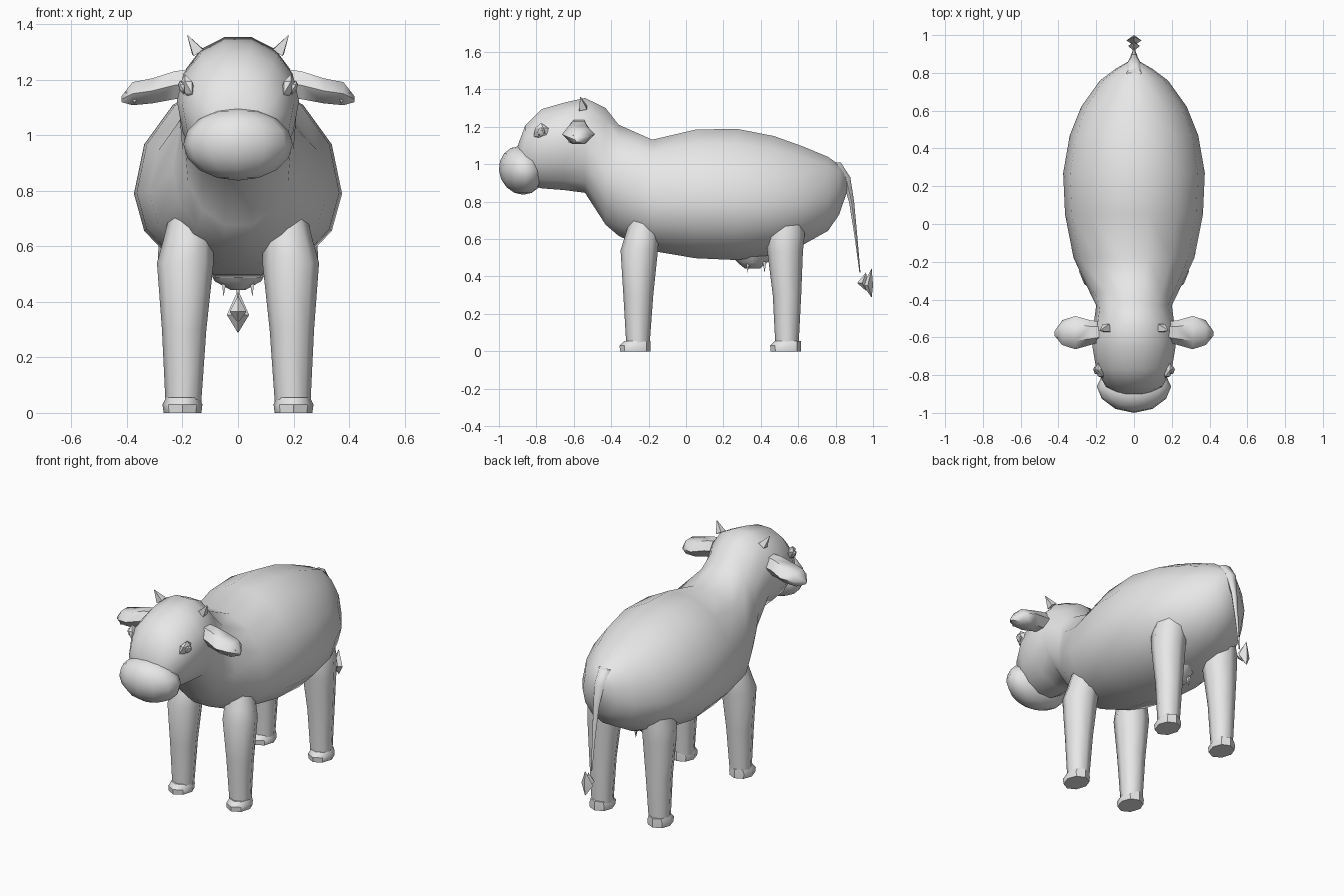
import bpy
import bmesh
from math import cos, sin, pi, radians
from mathutils import Vector

if "Cube" in bpy.data.objects:
    bpy.data.objects.remove(bpy.data.objects["Cube"])

GREY = (0.8, 0.8, 0.8, 1.0)
hide = bpy.data.materials.new("plain grey")
hide.use_nodes = True
hide.diffuse_color = GREY
hide.node_tree.nodes["Principled BSDF"].inputs["Base Color"].default_value = GREY


def finish(name, bm, mirror=False, angle=60):
    """Turn a bmesh into a smooth object, optionally mirrored left to right."""
    bmesh.ops.recalc_face_normals(bm, faces=bm.faces)
    mesh = bpy.data.meshes.new(name)
    bm.to_mesh(mesh)
    bm.free()
    mesh.materials.append(hide)
    obj = bpy.data.objects.new(name, mesh)
    bpy.context.collection.objects.link(obj)
    bpy.ops.object.select_all(action='DESELECT')
    obj.select_set(True)
    bpy.context.view_layer.objects.active = obj
    bpy.ops.object.shade_smooth_by_angle(angle=radians(angle))
    if mirror:
        mod = obj.modifiers.new("mirror", 'MIRROR')
        mod.use_mirror_merge = False
    return obj


def ring(centre, u, v, sides, down=None):
    """Oval of points; u and v are half axes, down is a different lower half axis."""
    c, u, v = Vector(centre), Vector(u), Vector(v)
    low = v if down is None else Vector(down)
    pts = []
    for i in range(sides):
        a = 2 * pi * i / sides
        pts.append(c + u * cos(a) + (v if sin(a) >= 0 else low) * sin(a))
    return pts


def loft(bm, rings):
    """Skin a list of equal rings and cap both ends."""
    loops = [[bm.verts.new(p) for p in r] for r in rings]
    n = len(loops[0])
    for a, b in zip(loops, loops[1:]):
        for i in range(n):
            j = (i + 1) % n
            bm.faces.new((a[i], a[j], b[j], b[i]))
    bm.faces.new(loops[0])
    bm.faces.new(loops[-1])


def spike(bm, base, tip, radius, sides=4):
    """Small pointed piece from base to tip."""
    base, tip = Vector(base), Vector(tip)
    axis = (tip - base).normalized()
    u = axis.orthogonal().normalized()
    v = axis.cross(u)
    loft(bm, [ring(base, u * radius, v * radius, sides),
              ring(tip, u * radius * 0.05, v * radius * 0.05, sides)])


# Head, neck and trunk in one skin: y, top, bottom, half width
trunk = [(-0.90, 1.10, 0.95, 0.08), (-0.86, 1.21, 0.89, 0.15), (-0.77, 1.30, 0.865, 0.20),
         (-0.65, 1.335, 0.855, 0.22), (-0.54, 1.36, 0.84, 0.215), (-0.43, 1.31, 0.67, 0.20),
         (-0.36, 1.22, 0.61, 0.235), (-0.18, 1.14, 0.53, 0.32), (0.05, 1.195, 0.49, 0.365),
         (0.27, 1.20, 0.48, 0.375), (0.47, 1.16, 0.51, 0.34), (0.62, 1.105, 0.56, 0.28),
         (0.76, 1.045, 0.64, 0.18), (0.82, 1.00, 0.73, 0.10), (0.86, 0.95, 0.85, 0.03)]
bm = bmesh.new()
rings = []
for y, top, bottom, w in trunk:
    # The belly is widest a little below the middle, the head a little above it
    mid = bottom + (top - bottom) * (0.56 if y < -0.5 else 0.43)
    rings.append(ring((0, y, mid), (w, 0, 0), (0, 0, top - mid), 14, (0, 0, mid - bottom)))
loft(bm, rings)
finish("body_and_head", bm)

# Muzzle
bm = bmesh.new()
bmesh.ops.create_uvsphere(bm, u_segments=12, v_segments=8, radius=1)
for v in bm.verts:
    x, y, z = v.co
    v.co = (x * 0.197, -0.88 + y * 0.12 + abs(x) ** 2 * 0.02 - z * 0.01, 0.967 + z * 0.13)
finish("muzzle", bm)

# Nostrils: shallow three sided points
bm = bmesh.new()
nostril = [(0.035, -0.978, 1.008), (0.085, -0.972, 1.006), (0.058, -0.982, 0.962)]
tip = bm.verts.new((0.06, -0.955, 1.0))
rim = [bm.verts.new(p) for p in nostril]
bm.faces.new(rim)
for i in range(3):
    bm.faces.new((rim[i], rim[(i + 1) % 3], tip))
finish("nostrils", bm, True, 20)

# Eyes: faceted lids with a small pupil bead
for name, size, out in (("eyes", 0.042, 0.178), ("pupils", 0.022, 0.202)):
    bm = bmesh.new()
    bmesh.ops.create_icosphere(bm, subdivisions=1, radius=1)
    for v in bm.verts:
        x, y, z = v.co
        v.co = (out + x * size * 0.6 + z * size * 0.3, -0.775 + y * size + x * size * 0.3,
                1.172 + z * size * 1.15)
    finish(name, bm, True, 25)

# Horns
bm = bmesh.new()
spike(bm, (0.145, -0.55, 1.30), (0.182, -0.565, 1.36), 0.03)
finish("horns", bm, True, 30)

# Ears: x, y, z, half depth, half height
ear = [(0.15, -0.57, 1.19, 0.05, 0.06), (0.23, -0.575, 1.18, 0.065, 0.058),
       (0.31, -0.575, 1.16, 0.088, 0.052), (0.38, -0.575, 1.15, 0.066, 0.048),
       (0.42, -0.58, 1.13, 0.012, 0.012)]
bm = bmesh.new()
loft(bm, [ring((x, y, z), (0, d, 0), (0, 0, h), 6) for x, y, z, d, h in ear])
finish("ears", bm, True, 50)

# Inner ears
bm = bmesh.new()
spike(bm, (0.36, -0.61, 1.135), (0.405, -0.60, 1.155), 0.028)
finish("inner_ears", bm, True, 20)

# Legs: z, x, y, half width, half depth
front_leg = [(0.74, 0.17, -0.22, 0.07, 0.07), (0.62, 0.18, -0.235, 0.09, 0.09),
             (0.54, 0.19, -0.25, 0.102, 0.10), (0.30, 0.194, -0.255, 0.08, 0.08),
             (0.03, 0.197, -0.257, 0.064, 0.062)]
hind_leg = [(0.76, 0.17, 0.54, 0.08, 0.09), (0.63, 0.185, 0.53, 0.10, 0.105),
            (0.53, 0.19, 0.53, 0.10, 0.095), (0.30, 0.194, 0.54, 0.08, 0.076),
            (0.03, 0.197, 0.54, 0.064, 0.062)]
for name, rows in (("front_legs", front_leg), ("hind_legs", hind_leg)):
    bm = bmesh.new()
    loft(bm, [ring((x, y, z), (w, 0, 0), (0, d, 0), 8) for z, x, y, w, d in rows])
    finish(name, bm, True)

# Hooves: longer toward the toe
for name, y in (("front_hooves", -0.265), ("hind_hooves", 0.54)):
    bm = bmesh.new()
    loft(bm, [ring((0.2, y, z), (w, 0, 0), (0, 0.075, 0), 8, (0, toe, 0))
              for z, w, toe in ((0, 0.068, 0.088), (0.03, 0.072, 0.09), (0.055, 0.06, 0.065))])
    finish(name, bm, True, 40)

# Udder and teats
bm = bmesh.new()
loft(bm, [ring((0, 0.355, z), (w, 0, 0), (0, d, 0), 8)
          for z, w, d in ((0.53, 0.11, 0.13), (0.475, 0.085, 0.08), (0.442, 0.025, 0.04))])
finish("udder", bm)
bm = bmesh.new()
for y in (0.33, 0.42):
    spike(bm, (0.05, y, 0.48), (0.052, y, 0.42), 0.013)
finish("teats", bm, True)

# Tail: a tapering strand from the rump
tail = [(0.80, 1.01, 0.04), (0.855, 0.93, 0.034), (0.885, 0.80, 0.02),
        (0.908, 0.62, 0.011), (0.93, 0.42, 0.004)]
bm = bmesh.new()
loft(bm, [ring((0, y, z), (r, 0, 0), (0, r * 0.8, 0), 6) for y, z, r in tail])
finish("tail", bm)

# Tail tuft: two pointed diamonds
bm = bmesh.new()
for y, top, bottom, w, d in ((0.942, 0.42, 0.325, 0.03, 0.027), (0.972, 0.44, 0.29, 0.04, 0.028)):
    mid = bottom + (top - bottom) * 0.42
    loft(bm, [ring((0, y + lean, z), (w * s, 0, 0), (0, d * s, 0), 4)
              for z, s, lean in ((bottom, 0.04, 0.02), (mid, 1, 0), (top, 0.04, 0.02))])
finish("tail_tuft", bm, False, 20)
